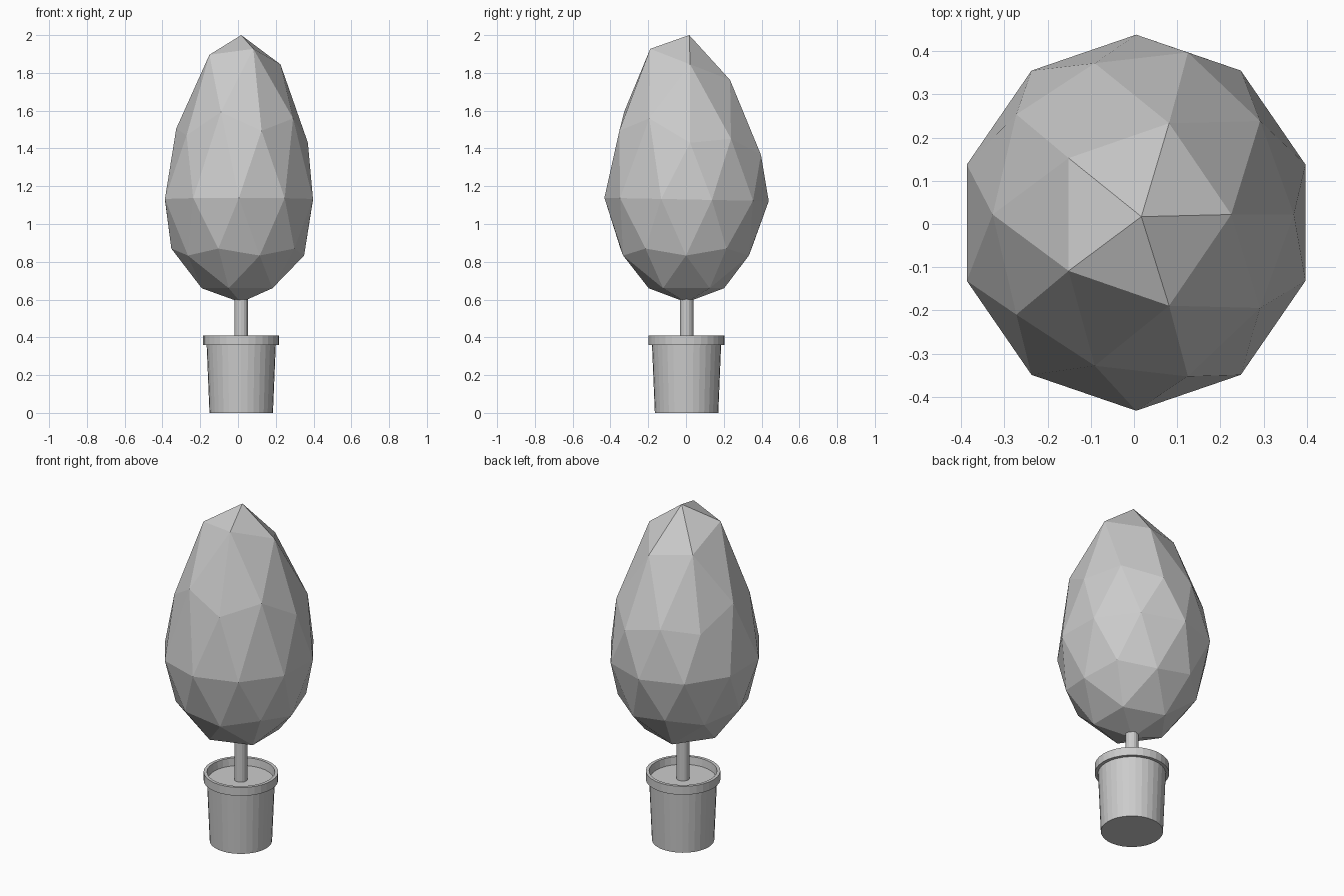
import bpy, bmesh, math

if "Cube" in bpy.data.objects:
    bpy.data.objects.remove(bpy.data.objects["Cube"])

CX, CY = 0.017, 0.003


def finish(bm, name):
    bmesh.ops.recalc_face_normals(bm, faces=bm.faces)
    mesh = bpy.data.meshes.new(name)
    bm.to_mesh(mesh)
    bm.free()
    obj = bpy.data.objects.new(name, mesh)
    bpy.context.collection.objects.link(obj)
    return obj


def lathe(name, profile, sides):
    """Revolve (radius, z) points about the pot axis, capping both ends."""
    bm = bmesh.new()
    rings = [[bm.verts.new((CX + r * math.cos(2 * math.pi * i / sides),
                            CY + r * math.sin(2 * math.pi * i / sides), z))
              for i in range(sides)] for r, z in profile]
    for a, b in zip(rings, rings[1:]):
        for i in range(sides):
            j = (i + 1) % sides
            bm.faces.new((a[i], a[j], b[j], b[i]))
    bm.faces.new(rings[0])
    bm.faces.new(rings[-1])
    return finish(bm, name)


# Pot with overhanging rim, the last ring closes as the soil surface
lathe("pot", [(0.168, 0), (0.183, 0.36), (0.201, 0.36), (0.201, 0.41),
              (0.183, 0.41), (0.178, 0.365)], 32)

# Trunk
lathe("trunk", [(0.036, 0.36), (0.036, 0.62)], 16)

# Foliage: low-poly icosphere reshaped ring by ring into a leaning egg
# unit height: (z, radius x, radius y, centre x, centre y, tilt along y)
LEVELS = {
    1.0: (2.0, 0, 0, 0.017, 0.017, 0),
    0.851: (1.845, 0.208, 0.222, 0.017, 0.022, -0.39),
    0.526: (1.505, 0.342, 0.368, 0.015, 0.022, -0.25),
    0.447: (1.43, 0.355, 0.394, 0.015, 0.022, -0.17),
    0.0: (1.13, 0.412, 0.435, 0.005, 0.003, -0.02),
    -0.447: (0.87, 0.36, 0.365, 0.007, 0, 0),
    -0.526: (0.833, 0.34, 0.35, 0.01, 0, 0),
    -0.851: (0.66, 0.207, 0.21, 0.015, 0.002, 0),
    -1.0: (0.585, 0, 0, 0.015, 0.002, 0),
}
bm = bmesh.new()
bmesh.ops.create_icosphere(bm, subdivisions=2, radius=1)
for v in bm.verts:
    key = min(LEVELS, key=lambda k: abs(k - v.co.z))
    z, rx, ry, cx, cy, tilt = LEVELS[key]
    a = math.atan2(v.co.y, v.co.x)
    dy = ry * math.sin(a)
    v.co = (cx + rx * math.cos(a), cy + dy, z + tilt * dy)
finish(bm, "foliage")
